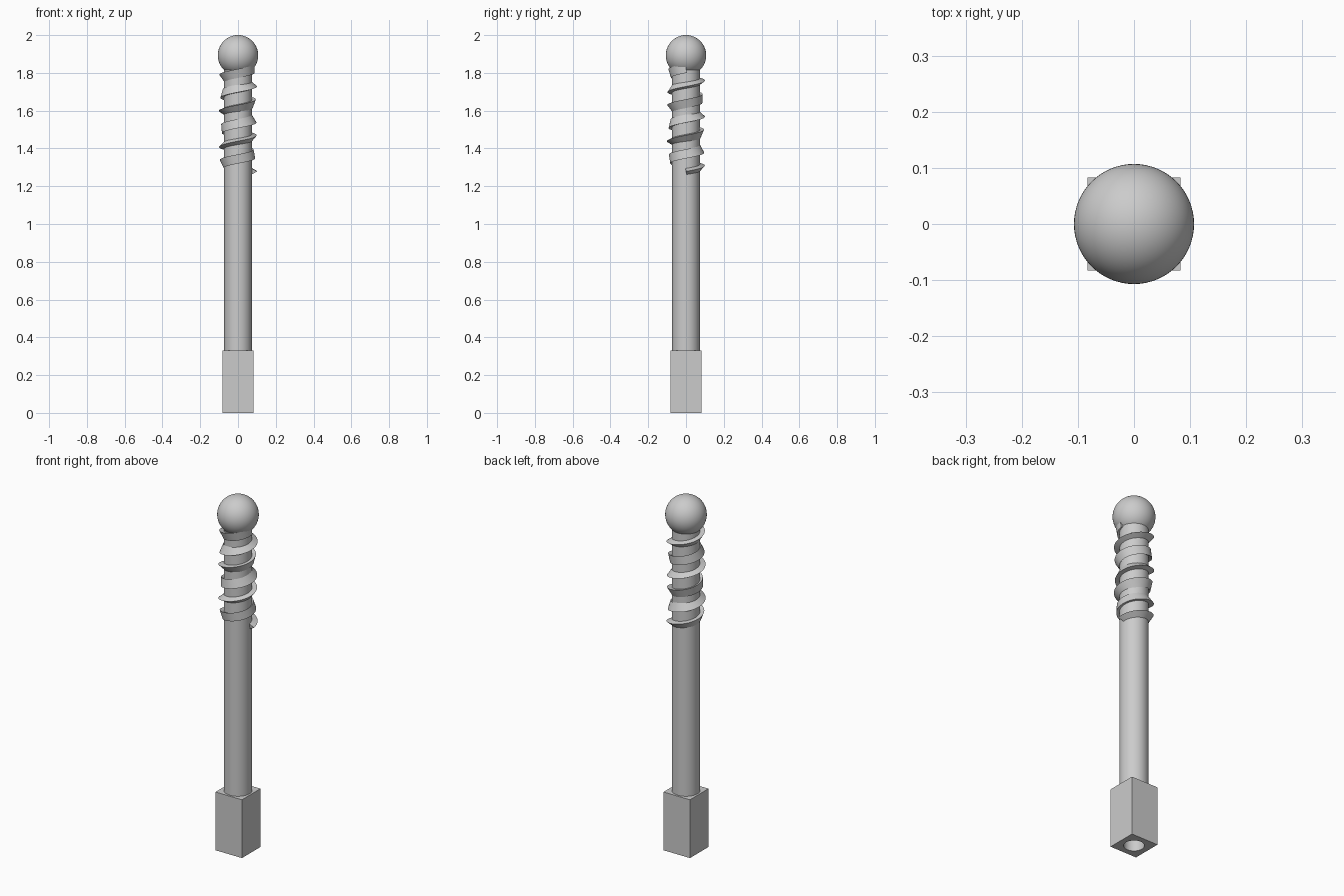
import bpy, bmesh, math
from mathutils import Vector

if "Cube" in bpy.data.objects:
    bpy.data.objects.remove(bpy.data.objects["Cube"], do_unlink=True)

# Single grey material
grey = bpy.data.materials.new("plain grey")
grey.use_nodes = True
colour = (0.6, 0.6, 0.6, 1)
grey.diffuse_color = colour
grey.node_tree.nodes["Principled BSDF"].inputs["Base Color"].default_value = colour


def finish(obj, name, smooth=True):
    obj.name = name
    obj.data.materials.clear()
    obj.data.materials.append(grey)
    bpy.ops.object.select_all(action="DESELECT")
    obj.select_set(True)
    bpy.context.view_layer.objects.active = obj
    if smooth:
        bpy.ops.object.shade_smooth_by_angle(angle=math.radians(35))
    return obj


def cylinder(name, radius, bottom, top, sides=64):
    bpy.ops.mesh.primitive_cylinder_add(vertices=sides, radius=radius, depth=top - bottom,
                                        location=(0, 0, (bottom + top) / 2))
    return finish(bpy.context.object, name)


# Square socket at the foot, with a round bore from below
FOOT = 0.33
bpy.ops.mesh.primitive_cube_add(size=1, location=(0, 0, FOOT / 2))
socket = bpy.context.object
socket.scale = (0.166, 0.166, FOOT)
bpy.ops.object.transform_apply(location=True, rotation=False, scale=True)
finish(socket, "square_socket", smooth=False)
cutter = cylinder("bore_cutter", 0.052, -0.1, 0.3)
cutter.hide_render = True
cut = socket.modifiers.new("bore", "BOOLEAN")
cut.operation = "DIFFERENCE"
cut.solver = "EXACT"
cut.object = cutter
bpy.context.view_layer.objects.active = socket
bpy.ops.object.modifier_apply(modifier=cut.name)
bpy.data.objects.remove(cutter, do_unlink=True)
finish(socket, "square_socket")

# Shaft and ball tip
cylinder("shaft", 0.073, FOOT, 1.85)
bpy.ops.mesh.primitive_uv_sphere_add(segments=64, ring_count=32, radius=0.107,
                                     location=(0, 0, 1.893))
finish(bpy.context.object, "ball_tip")

# Thread: triangular section carried along a helix without added twist
RADIUS, PITCH, TURNS, START, SECTION, STEPS = 0.073, 0.091, 6, 1.278, 0.028, 64


def helix(a):
    return Vector((RADIUS * math.cos(a), RADIUS * math.sin(a), START + PITCH * a / math.tau))


def tangent(a):
    return Vector((-RADIUS * math.sin(a), RADIUS * math.cos(a), PITCH / math.tau)).normalized()


bm = bmesh.new()
rings = []
normal, previous = Vector((1, 0, 0)), tangent(0)
for i in range(TURNS * STEPS + 1):
    a = math.tau * i / STEPS
    along = tangent(a)
    normal = previous.rotation_difference(along) @ normal
    normal = (normal - along * normal.dot(along)).normalized()
    side = along.cross(normal)
    previous = along
    rings.append([bm.verts.new(helix(a) + SECTION * (normal * math.cos(t) + side * math.sin(t)))
                  for t in (math.tau * k / 3 for k in range(3))])
for lower, upper in zip(rings, rings[1:]):
    for k in range(3):
        n = (k + 1) % 3
        bm.faces.new((lower[k], lower[n], upper[n], upper[k]))
bm.faces.new(rings[0])
bm.faces.new(rings[-1])
bmesh.ops.recalc_face_normals(bm, faces=bm.faces[:])
mesh = bpy.data.meshes.new("thread")
bm.to_mesh(mesh)
bm.free()
thread = bpy.data.objects.new("thread", mesh)
bpy.context.collection.objects.link(thread)
finish(thread, "spiral_thread")
